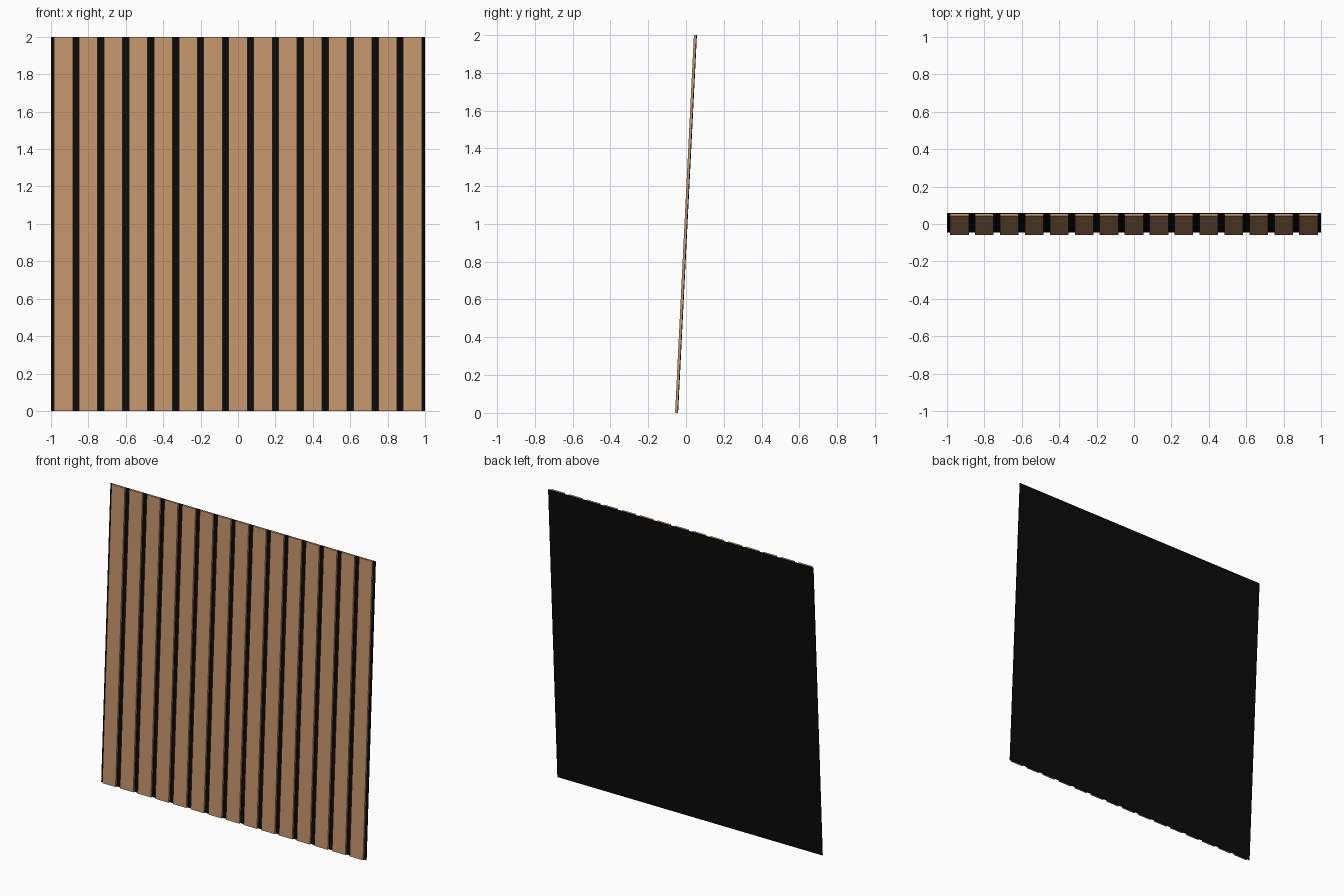
import bpy
import bmesh
import math
from mathutils import Matrix, Vector

if "Cube" in bpy.data.objects:
    bpy.data.objects.remove(bpy.data.objects["Cube"])

COUNT = 15                      # number of slats
PITCH = 2.0 / COUNT
SLAT_W = 0.10
SLAT_T = 0.012
BACK_T = 0.004
LEAN = math.radians(2.85)
TOTAL_T = SLAT_T + BACK_T
LENGTH = (2.0 - TOTAL_T * math.sin(LEAN)) / math.cos(LEAN)

# the whole panel leans backwards about its centre
TILT = Matrix.Translation((0, 0, 1)) @ Matrix.Rotation(-LEAN, 4, 'X')


def material(name, rgb):
    mat = bpy.data.materials.new(name)
    mat.diffuse_color = (*rgb, 1.0)
    mat.use_nodes = True
    mat.node_tree.nodes["Principled BSDF"].inputs["Base Color"].default_value = mat.diffuse_color
    return mat


def box(name, x, width, y0, y1, mat):
    """Upright board between depths y0 and y1, leaned with the panel."""
    bm = bmesh.new()
    bmesh.ops.create_cube(bm, size=1.0)
    bmesh.ops.scale(bm, vec=Vector((width, y1 - y0, LENGTH)), verts=bm.verts)
    bmesh.ops.translate(bm, vec=Vector((x, (y0 + y1) / 2, 0)), verts=bm.verts)
    bmesh.ops.transform(bm, matrix=TILT, verts=bm.verts)
    mesh = bpy.data.meshes.new(name)
    bm.to_mesh(mesh)
    bm.free()
    mesh.materials.append(mat)
    obj = bpy.data.objects.new(name, mesh)
    bpy.context.collection.objects.link(obj)
    return obj


wood = material("light_wood", (0.55, 0.30, 0.145))
felt = material("black_felt", (0.003, 0.003, 0.003))

front = -TOTAL_T / 2
seam = front + SLAT_T

# felt backing sheet
box("backing", 0, 2.0, seam, seam + BACK_T, felt)

# evenly spaced vertical slats
for i in range(COUNT):
    box(f"slat_{i + 1}", -1 + PITCH * (i + 0.5), SLAT_W, front, seam, wood)
